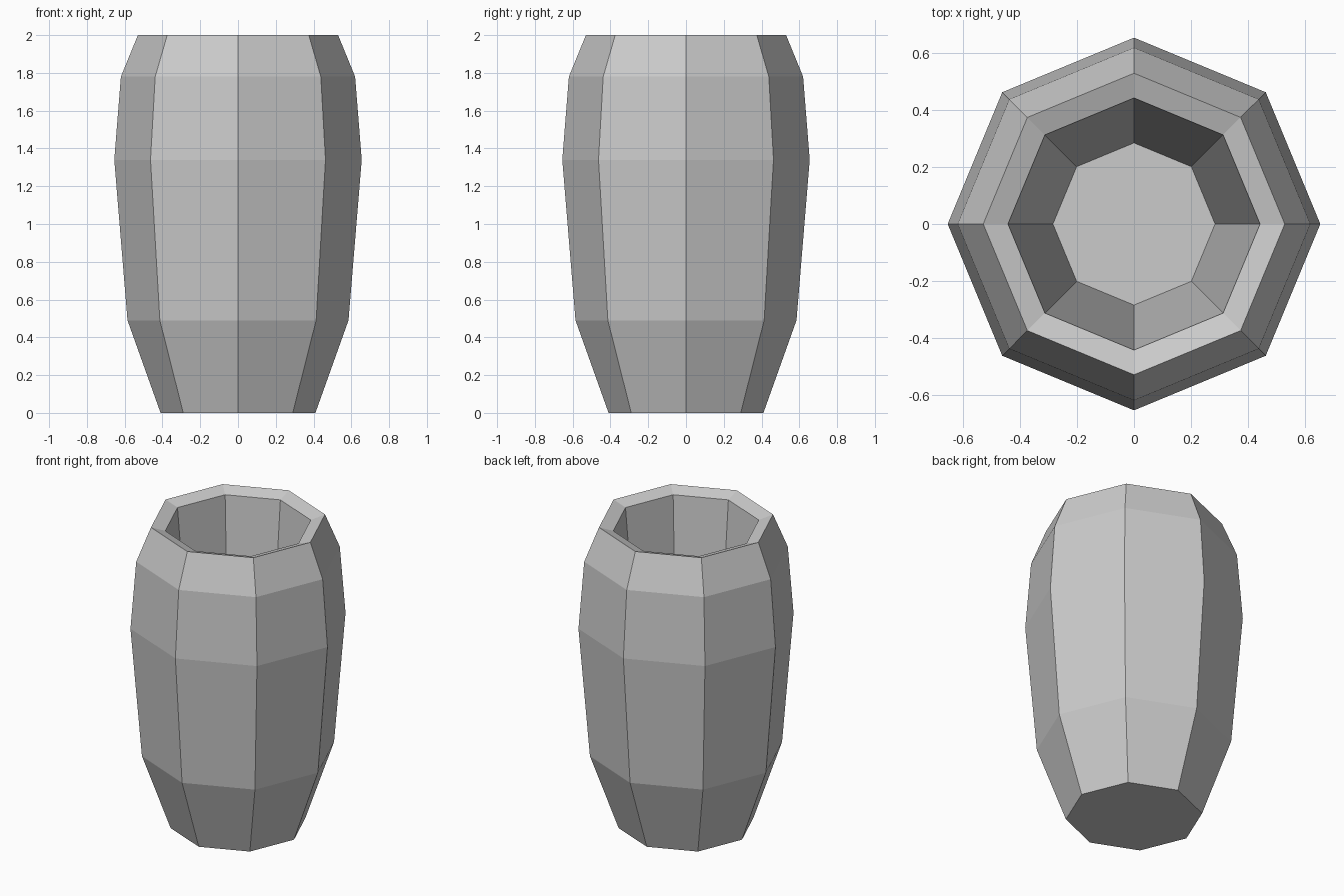
import bpy, bmesh
from math import cos, sin, tau

if "Cube" in bpy.data.objects:
    bpy.data.objects.remove(bpy.data.objects["Cube"])

SIDES = 8

# Profile (radius, height): outer wall upward, over the rim, down the inside to the floor
PROFILE = [(0.41, 0.0), (0.585, 0.49), (0.655, 1.34), (0.62, 1.78),
           (0.53, 2.0), (0.443, 1.97), (0.285, 0.13)]


def lathe(name, profile, sides):
    bm = bmesh.new()
    rings = [[bm.verts.new((r * cos(tau * i / sides), r * sin(tau * i / sides), z))
              for i in range(sides)] for r, z in profile]
    for low, high in zip(rings, rings[1:]):
        for i in range(sides):
            j = (i + 1) % sides
            bm.faces.new((low[i], low[j], high[j], high[i]))
    # Base and inner floor
    bm.faces.new(rings[0][::-1])
    bm.faces.new(rings[-1])
    bmesh.ops.recalc_face_normals(bm, faces=bm.faces[:])
    mesh = bpy.data.meshes.new(name)
    bm.to_mesh(mesh)
    bm.free()
    obj = bpy.data.objects.new(name, mesh)
    bpy.context.collection.objects.link(obj)
    return obj


# Hollow faceted vase
lathe("vase", PROFILE, SIDES)
